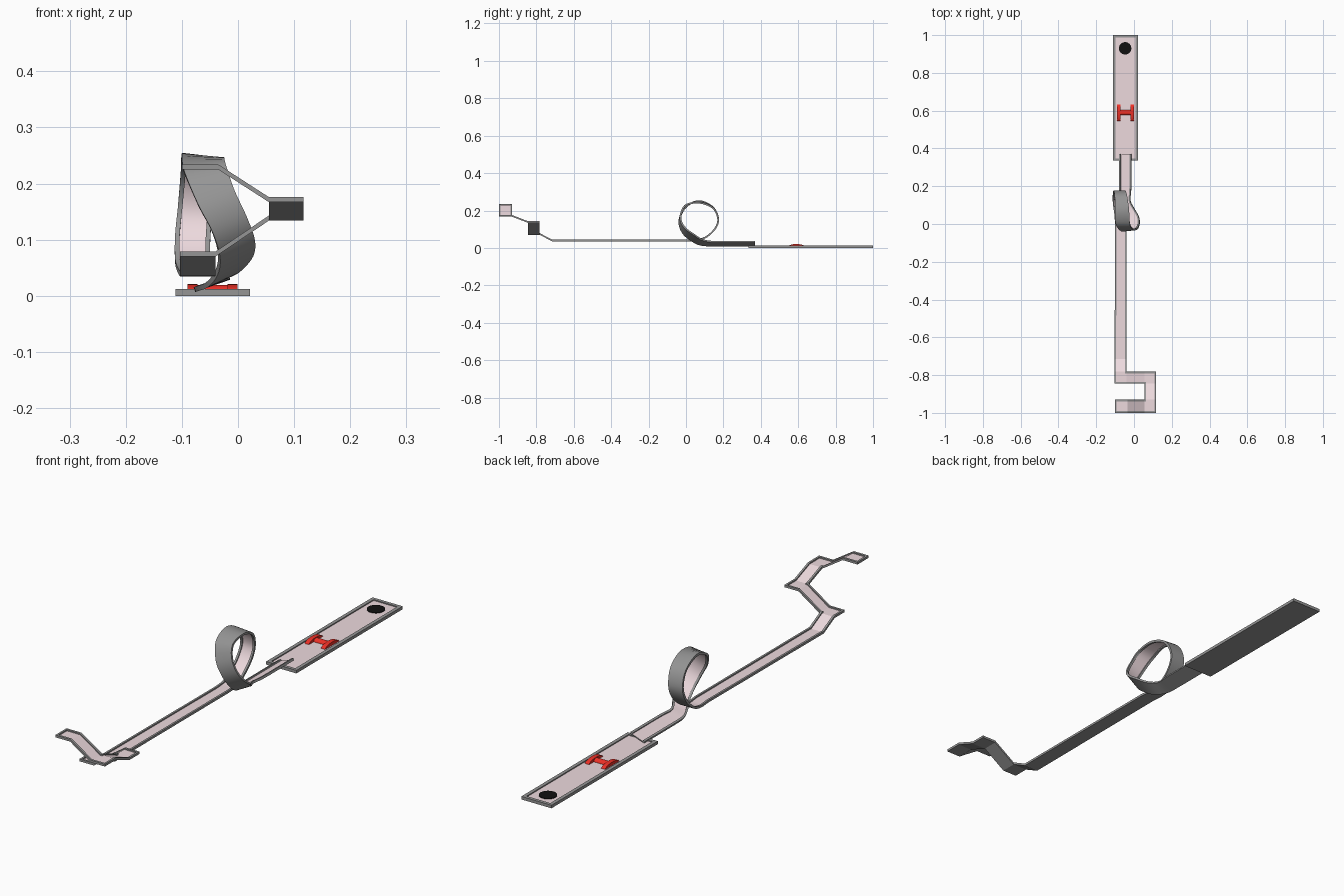
import bpy, bmesh
from math import pi, cos, sin
from mathutils import Vector as V

if "Cube" in bpy.data.objects:
    bpy.data.objects.remove(bpy.data.objects["Cube"])


def material(name, rgb):
    m = bpy.data.materials.new(name)
    m.diffuse_color = (*rgb, 1)
    m.use_nodes = True
    m.node_tree.nodes["Principled BSDF"].inputs["Base Color"].default_value = m.diffuse_color
    return m


DARK = material("dark_rubber", (0.3, 0.3, 0.3))
PINK = material("pink_floor", (0.85, 0.7, 0.73))
RED = material("red_paint", (0.85, 0.03, 0.02))
BLACK = material("black", (0.005, 0.005, 0.005))


def finish(name, bm, mats, smooth=False):
    bmesh.ops.remove_doubles(bm, verts=bm.verts, dist=1e-5)
    bmesh.ops.recalc_face_normals(bm, faces=bm.faces)
    me = bpy.data.meshes.new(name)
    bm.to_mesh(me)
    bm.free()
    for m in mats:
        me.materials.append(m)
    ob = bpy.data.objects.new(name, me)
    bpy.context.collection.objects.link(ob)
    if smooth:
        bpy.ops.object.select_all(action='DESELECT')
        ob.select_set(True)
        bpy.context.view_layer.objects.active = ob
        bpy.ops.object.shade_smooth_by_angle(angle=0.6)
    return ob


def box(name, x0, x1, y0, y1, z0, z1, mat):
    bm = bmesh.new()
    bmesh.ops.create_cube(bm, size=1)
    for v in bm.verts:
        v.co = V(((x0 + x1) / 2 + v.co.x * (x1 - x0),
                  (y0 + y1) / 2 + v.co.y * (y1 - y0),
                  (z0 + z1) / 2 + v.co.z * (z1 - z0)))
    return finish(name, bm, [mat])


# U-shaped channel: (fraction across, height along the normal)
PROFILE = [(0, 0), (0, .009), (.13, .009), (.13, .004),
           (.87, .004), (.87, .009), (1, .009), (1, 0)]


def track(name, edges, flat):
    """Sweep the channel between pairs of left and right edge points."""
    bm = bmesh.new()
    mids = [(l + r) / 2 for l, r in edges]
    rings = []
    for i, (l, r) in enumerate(edges):
        tangent = mids[min(i + 1, len(mids) - 1)] - mids[max(i - 1, 0)]
        n = V((0, 0, 1)) if flat else (r - l).cross(tangent).normalized()
        rings.append([bm.verts.new(l.lerp(r, u) + n * h) for u, h in PROFILE])
    for a, b in zip(rings, rings[1:]):
        for j in range(8):
            k = (j + 1) % 8
            f = bm.faces.new((a[j], a[k], b[k], b[j]))
            f.material_index = 1 if j == 3 else 0
    bm.faces.new(rings[0])
    bm.faces.new(rings[-1][::-1])
    return finish(name, bm, [DARK, PINK], not flat)


# Stepped start with three square corners, then the long straight
steps = [(-.10, -.93, -.10, -1, .225), (-.035, -.93, -.035, -1, .225),
         (.055, -.93, .055, -1, .167), (.055, -.93, .117, -1, .167),
         (.055, -.93, .117, -.93, .167),
         (.055, -.845, .117, -.845, .134), (.055, -.845, .117, -.782, .134),
         (.055, -.845, .055, -.782, .134),
         (-.04, -.845, -.04, -.782, .07), (-.103, -.845, -.04, -.782, .07),
         (-.103, -.782, -.04, -.782, .07),
         (-.103, -.715, -.04, -.715, .035), (-.10, 0, -.04, 0, .035)]
track("approach_track", [(V((a, b, z)), V((c, d, z))) for a, b, c, d, z in steps], True)
box("start_end_curb", -.10, -.092, -1, -.93, .225, .234, DARK)

# Twisting loop and banked exit: left edge xyz, right edge xyz
loop = [(-.10, 0, .035, -.04, 0, .035),
        (-.105, .06, .037, -.045, .06, .036),
        (-.112, .115, .058, -.05, .115, .058),
        (-.112, .162, .105, -.049, .162, .105),
        (-.107, .176, .16, -.045, .176, .157),
        (-.102, .145, .222, -.036, .148, .216),
        (-.10, .07, .255, -.026, .075, .246),
        (-.097, .0, .226, -.022, .0, .235),
        (-.072, -.036, .165, -.007, -.03, .19),
        (-.046, -.037, .115, .016, -.03, .14),
        (-.032, -.014, .07, .03, -.003, .10),
        (-.036, .025, .038, .027, .038, .07),
        (-.053, .065, .016, .004, .08, .043),
        (-.073, .12, .008, -.018, .125, .031),
        (-.076, .19, .007, -.014, .19, .029),
        (-.076, .37, .007, -.014, .37, .029)]


def spline(p0, p1, p2, p3, t):
    return .5 * (2 * p1 + (p2 - p0) * t + (2 * p0 - 5 * p1 + 4 * p2 - p3) * t * t
                 + (3 * p1 - p0 - 3 * p2 + p3) * t ** 3)


keys = [V(k) for k in loop]
keys = [2 * keys[0] - keys[1]] + keys + [2 * keys[-1] - keys[-2]]
path = [spline(*keys[i:i + 4], s / 5) for i in range(len(loop) - 1) for s in range(5)]
path.append(keys[-2])
track("loop_track", [(V(p[:3]), V(p[3:])) for p in path], False)

# Finish tray: floor and surrounding curb
box("tray_floor", -.111, .021, .335, 1, 0, .006, DARK)
box("tray_mat", -.097, .007, .348, .987, .005, .008, PINK)
for side, x in (("left", -.111), ("right", .007)):
    box("tray_curb_" + side, x, x + .014, .335, 1, 0, .012, DARK)
for side, y in (("front", .335), ("back", .987)):
    box("tray_curb_" + side, -.111, .021, y, y + .013, 0, .012, DARK)

# Target hole
bm = bmesh.new()
bmesh.ops.create_cone(bm, cap_ends=True, segments=32, radius1=.033, radius2=.033, depth=.004)
bmesh.ops.translate(bm, verts=bm.verts, vec=(-.047, .93, .0085))
finish("hole", bm, [BLACK])


# Red obstacle: arched sides joined by a raised crossbar
def arch(name, x0, x1, half, top):
    bm = bmesh.new()
    pts = [(.59 + half * cos(pi * i / 10), .007 + (top - .007) * sin(pi * i / 10))
           for i in range(11)]
    face = bm.faces.new([bm.verts.new((x0, y, z)) for y, z in pts])
    ext = bmesh.ops.extrude_face_region(bm, geom=[face])
    bmesh.ops.translate(bm, vec=(x1 - x0, 0, 0),
                        verts=[g for g in ext["geom"] if isinstance(g, bmesh.types.BMVert)])
    if face.is_valid and len(bm.faces) < 13:
        bm.faces.new([v for v in bm.verts][:11])
    finish(name, bm, [RED])


arch("obstacle_left", -.09, -.072, .044, .021)
arch("obstacle_right", -.019, -.001, .044, .021)
arch("obstacle_bar", -.073, -.018, .014, .019)
